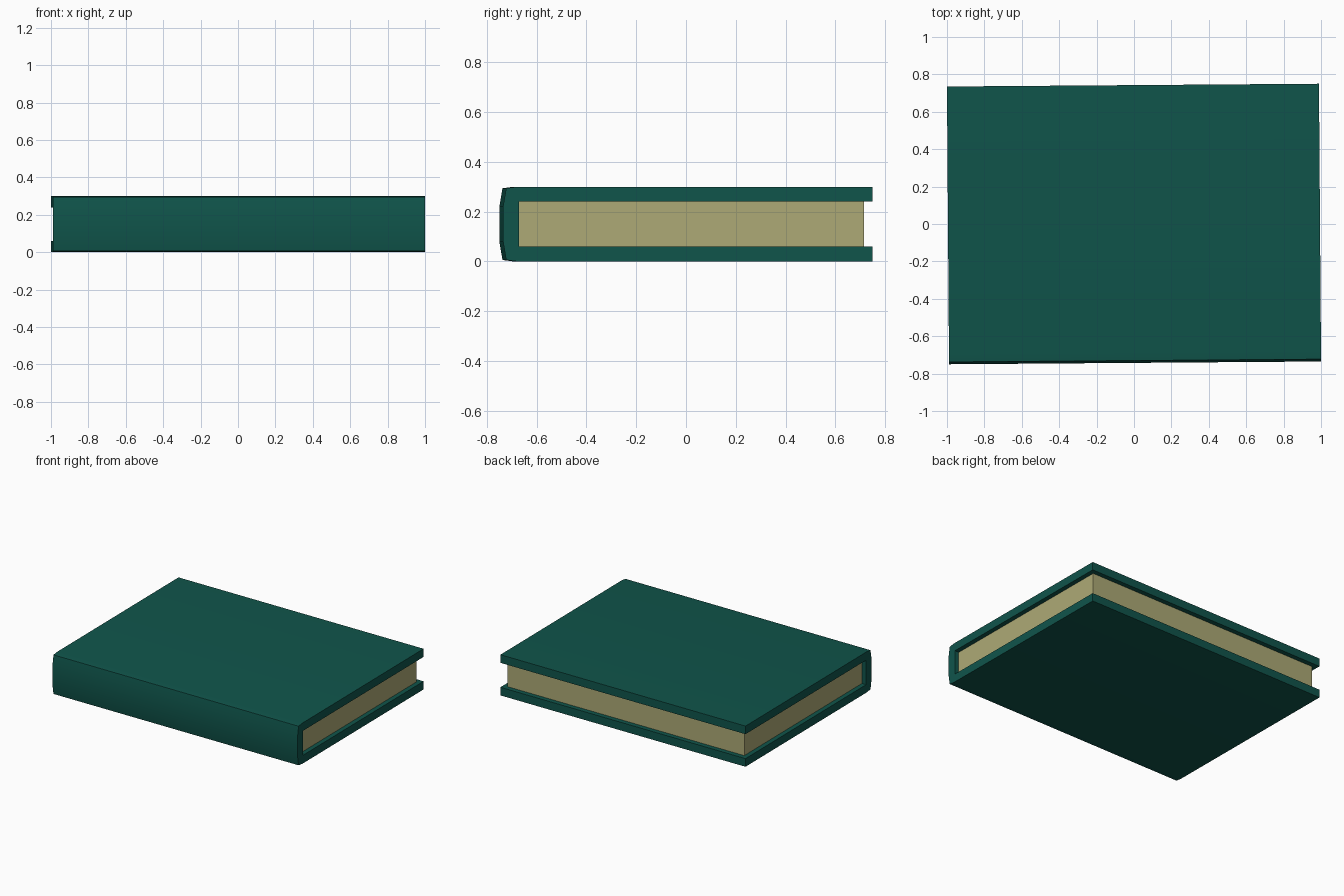
import bpy, bmesh, math

if "Cube" in bpy.data.objects:
    bpy.data.objects.remove(bpy.data.objects["Cube"])


def material(name, rgb):
    m = bpy.data.materials.new(name)
    m.diffuse_color = (*rgb, 1)
    m.use_nodes = True
    m.node_tree.nodes["Principled BSDF"].inputs["Base Color"].default_value = m.diffuse_color
    return m


def extrude_profile(name, profile, length, mat):
    """Extrude a closed (y, z) profile along x, centred on x = 0."""
    bm = bmesh.new()
    face = bm.faces.new([bm.verts.new((-length / 2, y, z)) for y, z in profile])
    res = bmesh.ops.extrude_face_region(bm, geom=[face])
    verts = [g for g in res["geom"] if isinstance(g, bmesh.types.BMVert)]
    bmesh.ops.translate(bm, verts=verts, vec=(length, 0, 0))
    bmesh.ops.recalc_face_normals(bm, faces=bm.faces)
    me = bpy.data.meshes.new(name)
    bm.to_mesh(me)
    bm.free()
    me.materials.append(mat)
    ob = bpy.data.objects.new(name, me)
    bpy.context.collection.objects.link(ob)
    ob.rotation_euler.z = 0.0075  # the book lies very slightly turned
    return ob


green = material("dark green cover", (0.005, 0.09, 0.07))
cream = material("aged paper", (0.42, 0.40, 0.18))

H, FORE, INNER, BOARD = 0.30, 0.7425, -0.6775, 0.06

# Cover: two boards joined by a gently rounded spine, one C-shaped profile
lower = [(FORE, BOARD), (FORE, 0), (-0.685, 0), (-0.73, 0.006), (-0.7425, 0.08)]
inner = [(INNER, H - BOARD), (INNER, BOARD)]
upper = [(y, H - z) for y, z in reversed(lower)]
cover = extrude_profile("cover", lower + upper + inner, 1.989, green)

# Smooth the rounded spine, keep the board edges sharp
bpy.context.view_layer.objects.active = cover
cover.select_set(True)
bpy.ops.object.shade_smooth_by_angle(angle=math.radians(30))

# Page block, set in from the cover on three sides
pages = [(INNER, BOARD), (0.7075, BOARD), (0.7075, H - BOARD), (INNER, H - BOARD)]
extrude_profile("page_block", pages, 1.921, cream)
